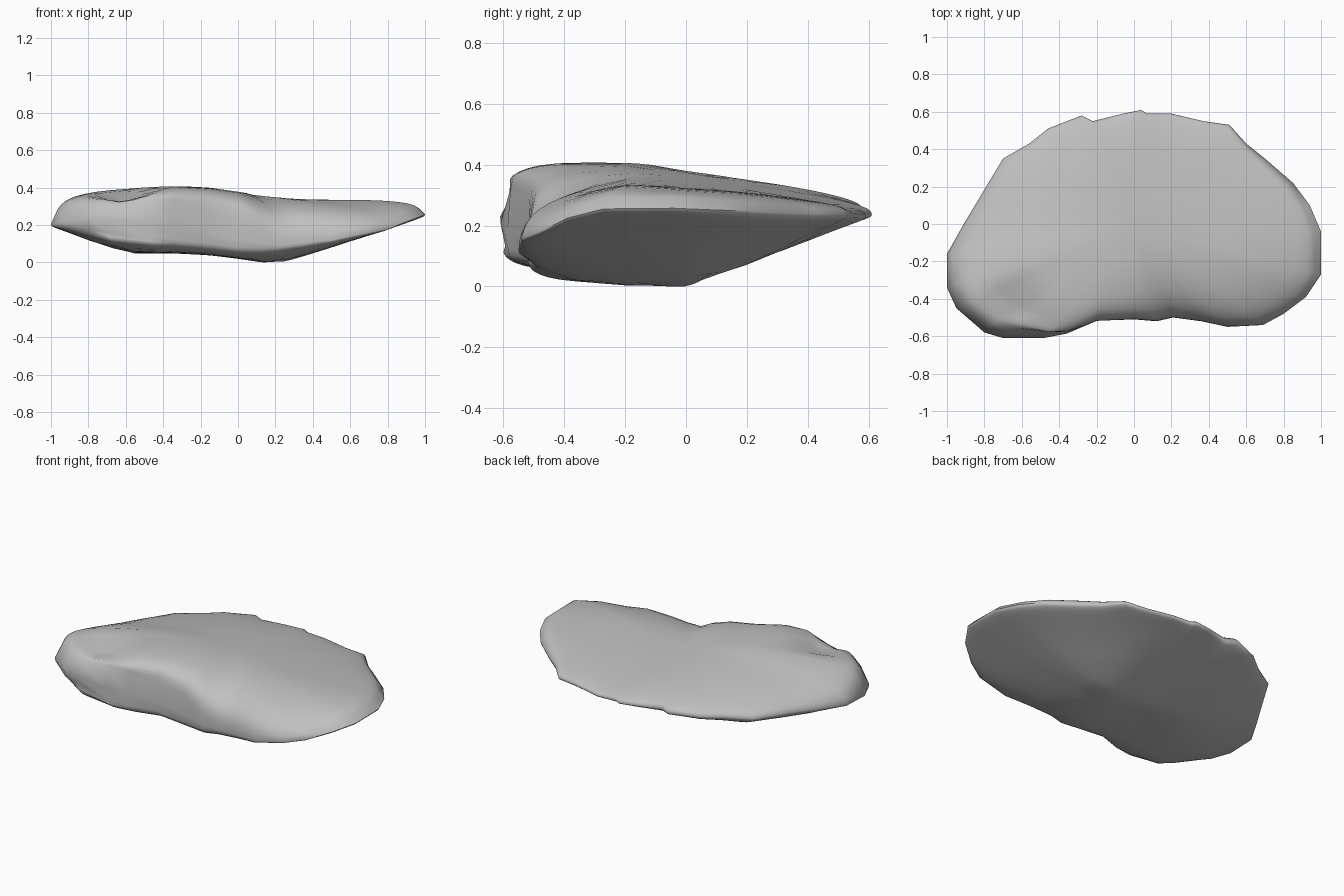
import bpy, bmesh, math

cube = bpy.data.objects.get("Cube")
if cube:
    bpy.data.objects.remove(cube, do_unlink=True)


def interp(points, v):
    if v <= points[0][0]:
        return points[0][1]
    for (a, za), (b, zb) in zip(points, points[1:]):
        if v <= b:
            return za + (zb - za) * (v - a) / (b - a)
    return points[-1][1]


def bump(v, centre, width):
    return math.exp(-((v - centre) / width) ** 2)


def ramp(v, start, end):
    s = min(1, max(0, (v - start) / (end - start)))
    return s * s * (3 - 2 * s)


# Plan outline, counter-clockwise from the left end
OUTLINE = [(1, -.04), (.94, .1), (.85, .22), (.7, .35), (.6, .43), (.51, .53),
           (.37, .55), (.2, .59), (.07, .59), (.04, .61), (-.06, .59),
           (-.22, .55), (-.28, .58), (-.46, .51), (-.56, .43), (-.7, .35),
           (-.82, .15), (-.91, 0), (-1, -.16), (-1, -.34), (-.95, -.45),
           (-.8, -.58), (-.7, -.61), (-.48, -.61), (-.36, -.59), (-.2, -.52),
           (0, -.51), (.12, -.52), (.21, -.5), (.36, -.52), (.5, -.55),
           (.69, -.54), (.8, -.48), (.92, -.39), (1, -.27)]

# Long profiles of the upper and lower surfaces, and of the rim
TOP = [(-1, .38), (-.85, .39), (-.35, .41), (-.15, .4), (.2, .355),
       (.4, .34), (1, .335)]
BASE = [(-1, .18), (-.8, .11), (-.58, .045), (-.3, .05), (-.1, .035),
        (.13, 0), (.25, 0), (.6, .09), (.95, .19), (1, .21)]
RIM_FRONT = [(-1, .205), (-.8, .24), (-.4, .2), (-.1, .14), (.2, .09),
             (.5, .12), (.8, .18), (1, .255)]
RIM_BACK = [(-1, .205), (-.8, .23), (-.3, .25), (.2, .23), (.7, .24), (1, .26)]


def upper(x, y):
    slope = .12 - .06 * ramp(x, -.4, .8)
    groove = .07 * bump(x, -.66, .12) * bump(y, -.5, .14)
    return interp(TOP, x) - slope * max(0, y + .2) - groove


def lower(x, y):
    base = interp(BASE, x)
    return base + max(0, y) * .33 * (.22 - base) / .22


def dome(t, power):
    return (1 - t ** power) ** (1 / power)


def surface_point(x, y, t, side):
    px, py = x * t, y * t
    back = ramp(y, -.45, .3)
    rim = interp(RIM_FRONT, x) * (1 - back) + interp(RIM_BACK, x) * back
    steep_front = ramp(-y, .1, .45) * ramp(-x, -.25, .1)
    if side > 0:
        right_end = ramp(x, .4, .9) * ramp(y, -.45, -.2)
        rise = dome(t, 2.6 + 3.4 * max(steep_front, right_end))
        z = rim + (max(rim + .03, upper(px, py)) - rim) * rise
        # Upper lip is set in from the rim at both ends
        inset = 1 - .07 * rise * t * ramp(abs(x), .3, .8)
        px, py = px * inset, py * inset
    else:
        fall = dome(t, 2.4 + 2.6 * steep_front)
        z = rim + (min(rim - .01, lower(px, py)) - rim) * fall
    # Weathered seams run along the thick front corner
    if py < -.3:
        seam = bump(z, .16, .025) + .6 * bump(z, .32, .025)
        py += .05 * seam * bump(x, -.6, .25) * ramp(-py, .3, .45)
    return px, py, z


# Slab shell: concentric loops over the top, round the rim and underneath
STEPS = [.15, .35, .55, .7, .8, .87, .92, .95, .97, .985, .996]
loops = [(t, 1) for t in STEPS] + [(1, 1)] + [(t, -1) for t in reversed(STEPS)]
bm = bmesh.new()
rings = [[bm.verts.new(surface_point(x, y, t, side)) for x, y in OUTLINE]
         for t, side in loops]
count = len(OUTLINE)
for inner, outer in zip(rings, rings[1:]):
    for i in range(count):
        j = (i + 1) % count
        bm.faces.new((inner[i], outer[i], outer[j], inner[j]))
for ring, side in ((rings[0], 1), (rings[-1], -1)):
    hub = bm.verts.new(surface_point(0, 0, 0, side))
    for i in range(count):
        bm.faces.new((hub, ring[i], ring[(i + 1) % count]))
bmesh.ops.recalc_face_normals(bm, faces=bm.faces)

# Stand the slab on the ground
floor = min(v.co.z for v in bm.verts)
bmesh.ops.translate(bm, verts=bm.verts, vec=(0, 0, -floor))
mesh = bpy.data.meshes.new("stone_slab")
bm.to_mesh(mesh)
bm.free()
slab = bpy.data.objects.new("stone_slab", mesh)
bpy.context.collection.objects.link(slab)

# Plain grey stone
stone = bpy.data.materials.new("grey_stone")
stone.use_nodes = True
colour = (.53, .53, .53, 1)
stone.diffuse_color = colour
stone.node_tree.nodes["Principled BSDF"].inputs["Base Color"].default_value = colour
mesh.materials.append(stone)

bpy.ops.object.select_all(action="DESELECT")
slab.select_set(True)
bpy.context.view_layer.objects.active = slab
bpy.ops.object.shade_smooth_by_angle(angle=math.radians(60))
